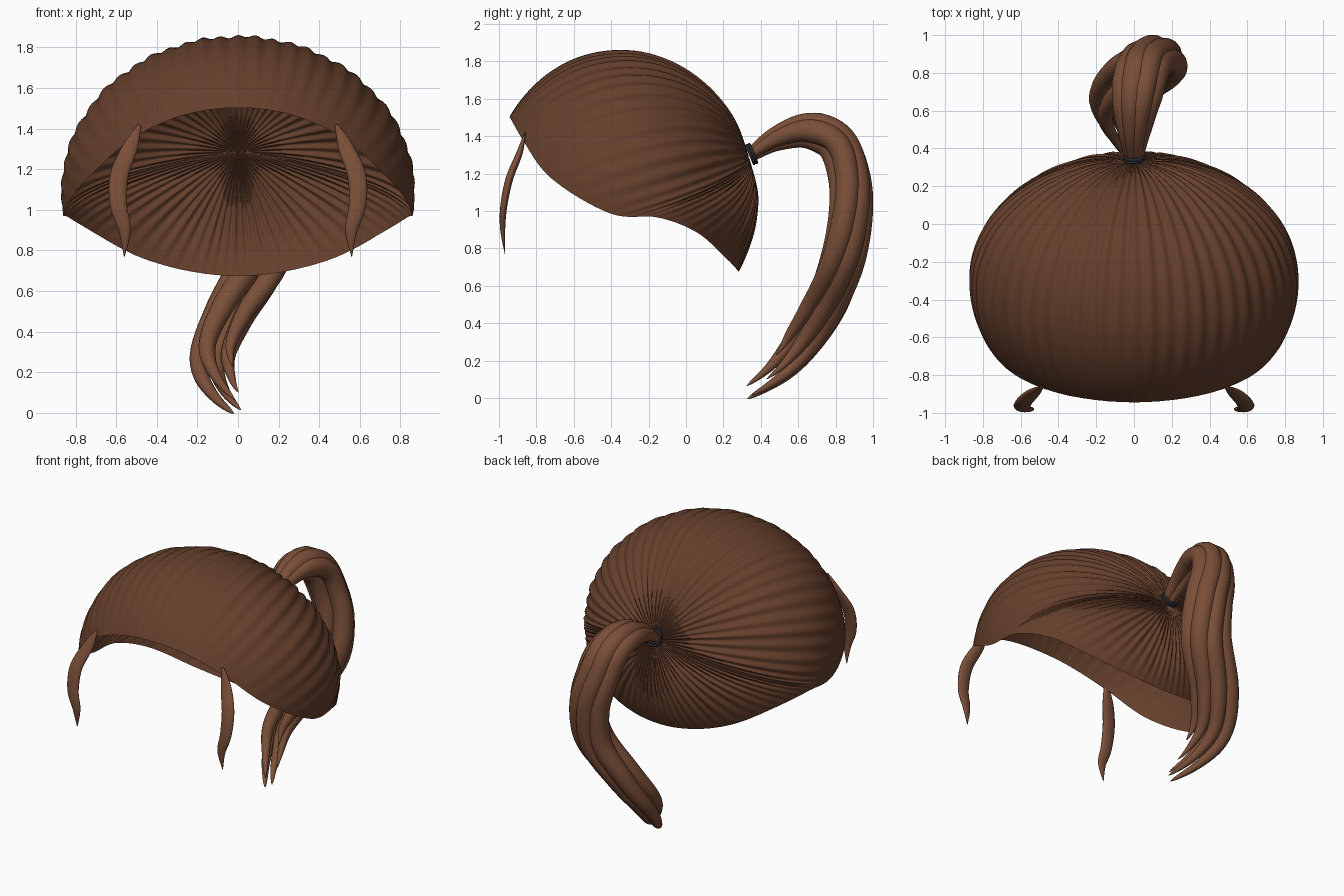
import bpy, math
from mathutils import Vector

if "Cube" in bpy.data.objects:
    bpy.data.objects.remove(bpy.data.objects["Cube"])


def material(name, rgb):
    m = bpy.data.materials.new(name)
    m.diffuse_color = (*rgb, 1)
    m.use_nodes = True
    m.node_tree.nodes["Principled BSDF"].inputs["Base Color"].default_value = m.diffuse_color
    return m


HAIR = material("brown_hair", (0.13, 0.05, 0.025))
LOCK = material("light_brown_hair", (0.195, 0.078, 0.04))
BAND = material("dark_band", (0.02, 0.02, 0.03))


def make(name, verts, faces, mat):
    me = bpy.data.meshes.new(name)
    me.from_pydata([tuple(v) for v in verts], [], faces)
    me.materials.append(mat)
    for p in me.polygons:
        p.use_smooth = True
    ob = bpy.data.objects.new(name, me)
    bpy.context.collection.objects.link(ob)
    return ob


def sample(pts, t, closed=False):
    """Catmull-Rom point at t in 0..1 (works on vectors of any size)."""
    n = len(pts)
    s = t * (n if closed else n - 1)
    i = int(s) if closed else min(int(s), n - 2)
    f = s - i
    g = (lambda k: pts[k % n]) if closed else (lambda k: pts[max(0, min(n - 1, k))])
    a, b, c, d = (Vector(g(i + k)) for k in (-1, 0, 1, 2))
    return 0.5 * (2 * b + (c - a) * f + (2 * a - 5 * b + 4 * c - d) * f * f
                  + (3 * b - a - 3 * c + d) * f ** 3)


def tube(name, path, radii, flat=1.0, sides=14):
    """Tapered tube; its cross-section is wide along x and scaled by flat across."""
    verts, faces, n = [], [], len(path)
    for i, p in enumerate(path):
        t = (path[min(i + 1, n - 1)] - path[max(i - 1, 0)]).normalized()
        nor = Vector((1, 0, 0)).cross(t).normalized()
        bi = t.cross(nor)
        for k in range(sides):
            a = 2 * math.pi * k / sides
            verts.append(p + radii[i] * (math.cos(a) * bi + flat * math.sin(a) * nor))
    for i in range(n - 1):
        for k in range(sides):
            k2 = (k + 1) % sides
            faces.append((i * sides + k, i * sides + k2,
                          (i + 1) * sides + k2, (i + 1) * sides + k))
    faces += [tuple(range(sides))[::-1], tuple(range((n - 1) * sides, n * sides))]
    return make(name, verts, faces, LOCK)


# Pleated cap: strands run from the hairline over an ellipsoid to the tie
C = Vector((0, -0.3, 1.09))
TIE = Vector((0, 0.335, 1.28))


def radius(d):
    ay = 0.765 if d.y < 0 else 0.68
    az = 0.765 if d.z > 0 else 0.80
    return 1 / math.sqrt((d.x / 0.87) ** 2 + (d.y / ay) ** 2 + (d.z / az) ** 2)


half = [(0.25, -0.93, 1.475), (0.5, -0.87, 1.37), (0.72, -0.72, 1.175), (0.86, -0.4, 0.985),
        (0.84, -0.15, 0.965), (0.7, 0.05, 0.89), (0.45, 0.2, 0.76), (0.2, 0.27, 0.69)]
hairline = ([(0, -0.94, 1.5)] + half + [(0, 0.28, 0.675)]
            + [(-x, y, z) for x, y, z in reversed(half)])
PLEATS, COLS, ROWS = 66, 528, 44
tie_dir = (TIE - C).normalized()
verts, faces = [], []
for j in range(COLS):
    e = (sample(hairline, j / COLS, True) - C).normalized()
    ang = e.angle(tie_dir)
    wave = math.cos(2 * math.pi * PLEATS * j / COLS) \
        + 0.5 * math.sin(2 * math.pi * 23 * j / COLS)
    for i in range(ROWS + 1):
        s = i / ROWS * (1 - 0.004 / ang)
        d = (math.sin((1 - s) * ang) * e + math.sin(s * ang) * tie_dir) / math.sin(ang)
        left = (1 - s) * ang
        amp = 0.0062 * min(1, s * 2.5 + 0.05) * min(1, left / 0.35)
        dent = 0.015 * math.exp(-(left / 0.2) ** 2)
        p = C + d * (radius(d) * (1 - dent) + amp * wave)
        p.y -= 0.045 * max(0, d.z) * min(1, s * 3)      # crown leans forward
        verts.append(p)
for j in range(COLS):
    a, b = j * (ROWS + 1), (j + 1) % COLS * (ROWS + 1)
    for i in range(ROWS):
        faces.append((a + i, b + i, b + i + 1, a + i + 1))
make("hair_cap", verts, faces, HAIR)

# Hair tie
for k, off in enumerate((0.0, 0.014)):
    axis = Vector((0, 0.92, 0.38)).normalized()
    bpy.ops.mesh.primitive_torus_add(major_radius=0.052, minor_radius=0.009,
                                     major_segments=36, minor_segments=10,
                                     location=Vector((0, 0.345, 1.302)) + axis * off,
                                     rotation=axis.to_track_quat('Z', 'Y').to_euler())
    tie = bpy.context.object
    tie.name = f"hair_tie_{k + 1}"
    tie.data.materials.append(BAND)
    bpy.ops.object.shade_smooth()

# Ponytail: locks follow one S-shaped centre line and twist slightly
center = [(0, .345, 1.3), (0, .48, 1.385), (.01, .65, 1.43), (.04, .80, 1.37),
          (.08, .87, 1.2), (.125, .88, 1.0), (.11, .835, .75), (-.035, .735, .5),
          (-.115, .61, .3), (-.075, .48, .15), (.015, .325, .035)]
# side offset, outward offset, end of lock, thickness
locks = [(-.09, .0, 1.0, .068), (.09, .0, .88, .066), (-.03, .045, .99, .068),
         (.04, .045, .94, .068), (.0, -.05, .98, .068)]
N = 64
for k, (u, v, end, r) in enumerate(locks):
    path, radii = [], []
    for i in range(N + 1):
        q = i / N
        t = q * end
        p = sample(center, t)
        tan = (sample(center, min(1, t + .01)) - sample(center, max(0, t - .01))).normalized()
        nor = Vector((1, 0, 0)).cross(tan).normalized()
        bi = tan.cross(nor)
        if bi.x < 0:
            bi = -bi
        spread = sample([(.25, 0), (.75, 0), (.95, 0), (1.1, 0), (1.15, 0), (.6, 0)], t)[0]
        tw = math.radians(-40) * max(0, min(1, (t - .35) / .35))
        a = u * math.cos(tw) - v * math.sin(tw)
        b = u * math.sin(tw) + v * math.cos(tw)
        path.append(p + spread * (a * bi + b * nor))
        grow = 0.35 + 0.65 * min(1, q / 0.25)
        taper = min(1, (1 - q) / 0.38) ** 0.65
        radii.append(max(0.002, r * grow * taper))
    tube(f"ponytail_lock_{k + 1}", path, radii)

# Loose strands framing the face
strand = [(.485, -.86, 1.42), (.53, -.89, 1.31), (.585, -.945, 1.17), (.588, -.975, 1.02),
          (.558, -.98, .9), (.56, -.968, .77)]
widths = [(.008, 0), (.038, 0), (.046, 0), (.042, 0), (.03, 0), (.002, 0)]
for side, name in ((1, "right"), (-1, "left")):
    path = [sample(strand, i / 30) for i in range(31)]
    tube(f"face_strand_{name}", [Vector((p.x * side, p.y, p.z)) for p in path],
         [max(.002, sample(widths, i / 30)[0]) for i in range(31)], flat=0.45)
